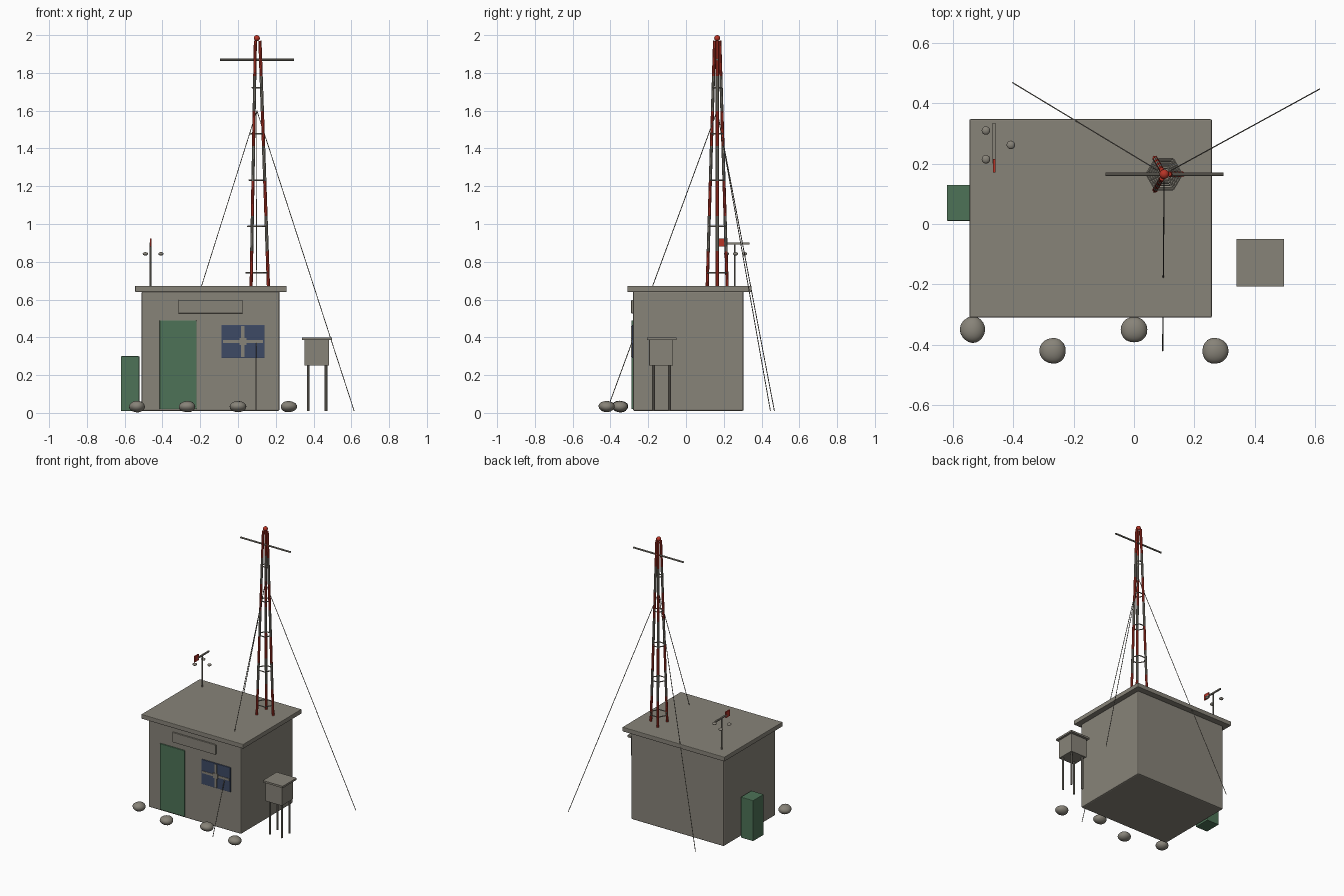
import bpy, bmesh, math, random
from mathutils import Vector

if "Cube" in bpy.data.objects:
    bpy.data.objects.remove(bpy.data.objects["Cube"])

random.seed(4)


def material(name, rgb):
    m = bpy.data.materials.new(name)
    m.diffuse_color = (*rgb, 1)
    m.use_nodes = True
    m.node_tree.nodes["Principled BSDF"].inputs["Base Color"].default_value = m.diffuse_color
    return m


GREY = material("weathered grey", (0.245, 0.228, 0.190))
GREEN = material("painted green", (0.075, 0.170, 0.095))
BLUE = material("window blue", (0.048, 0.068, 0.130))
RED = material("signal red", (0.480, 0.035, 0.020))


def finish(name, bm, mats, smooth=False):
    me = bpy.data.meshes.new(name)
    bm.to_mesh(me)
    bm.free()
    for m in mats:
        me.materials.append(m)
    ob = bpy.data.objects.new(name, me)
    bpy.context.collection.objects.link(ob)
    if smooth:
        bpy.context.view_layer.objects.active = ob
        ob.select_set(True)
        bpy.ops.object.shade_smooth_by_angle(angle=math.radians(40))
        ob.select_set(False)
    return ob


def box(name, x, y, z, mat, bevel=0.0):
    """Box from (min, max) ranges on each axis."""
    bm = bmesh.new()
    bmesh.ops.create_cube(bm, size=1)
    for v in bm.verts:
        v.co = Vector([(r[0] + r[1]) / 2 + c * (r[1] - r[0]) for r, c in zip((x, y, z), v.co)])
    ob = finish(name, bm, [mat])
    if bevel:
        mod = ob.modifiers.new("edge", 'BEVEL')
        mod.width = bevel
        mod.segments = 2
    return ob


def rod(name, a, b, r, mat, sides=8, r2=None):
    a, b = Vector(a), Vector(b)
    bm = bmesh.new()
    bmesh.ops.create_cone(bm, cap_ends=True, segments=sides, radius1=r,
                          radius2=r if r2 is None else r2, depth=(b - a).length)
    q = (b - a).to_track_quat('Z', 'Y')
    for v in bm.verts:
        v.co = q @ v.co + (a + b) / 2
    return finish(name, bm, [mat], True)


def ball(name, c, size, mat, rough=0.0):
    bm = bmesh.new()
    bmesh.ops.create_icosphere(bm, subdivisions=3, radius=1)
    k = [random.uniform(0, 6) for _ in range(3)]
    for v in bm.verts:
        n = 1 + rough * (math.sin(3 * v.co.x + k[0]) + math.sin(3 * v.co.y + k[1]) * math.cos(2 * v.co.z + k[2]))
        v.co = Vector([c[i] + v.co[i] * size[i] * n for i in range(3)])
    return finish(name, bm, [mat], True)


# Hut
box("hut_walls", (-0.51, 0.22), (-0.28, 0.305), (0.01, 0.645), GREY, 0.008)
box("hut_roof", (-0.545, 0.258), (-0.31, 0.347), (0.64, 0.672), GREY, 0.004)
box("door", (-0.415, -0.22), (-0.289, -0.27), (0.02, 0.49), GREEN, 0.003)
box("sign_board", (-0.315, 0.025), (-0.290, -0.27), (0.527, 0.597), GREY, 0.002)

# Window with cross bars
box("window_pane", (-0.087, 0.14), (-0.287, -0.27), (0.29, 0.465), BLUE, 0.002)
box("window_bar_vertical", (0.017, 0.035), (-0.290, -0.28), (0.295, 0.46), GREY)
box("window_bar_horizontal", (-0.08, 0.133), (-0.290, -0.28), (0.370, 0.386), GREY)
box("window_bar_joint", (0.008, 0.044), (-0.291, -0.28), (0.360, 0.396), GREY)

# Side cabinet
box("side_cabinet", (-0.62, -0.522), (0.01, 0.13), (0.01, 0.30), GREEN, 0.004)

# Instrument shelter on four legs
box("shelter_box", (0.352, 0.482), (-0.195, -0.068), (0.25, 0.387), GREY, 0.002)
box("shelter_roof", (0.34, 0.497), (-0.207, -0.05), (0.385, 0.398), GREY)
for lx in (0.372, 0.466):
    for ly in (-0.172, -0.087):
        rod("shelter_leg", (lx, ly, 0.01), (lx, ly, 0.255), 0.007, GREY)

# Lattice mast: three tapering legs in alternating bands
MX, MY, Z0, Z1 = 0.1, 0.165, 0.67, 1.97


def mast_radius(z):
    return 0.061 + (0.016 - 0.061) * (z - Z0) / (Z1 - Z0)


BANDS = 7
for i in range(3):
    t = i * math.tau / 3

    def leg_point(z):
        r = mast_radius(z)
        return (MX + r * math.cos(t), MY + r * math.sin(t), z)

    for b in range(BANDS):
        za, zb = (Z0 + (Z1 - Z0) * k / BANDS for k in (b, b + 1))
        rod("mast_leg_band", leg_point(za), leg_point(zb), 0.0085, GREY if b % 2 else RED)

# Six-sided brace rings
for i in range(5):
    z = 0.742 + 0.245 * i
    r = mast_radius(z)
    pts = [(MX + r * math.cos(k * math.tau / 6), MY + r * math.sin(k * math.tau / 6), z) for k in range(6)]
    for k in range(6):
        rod("mast_ring_side", pts[k], pts[(k + 1) % 6], 0.004, GREY, 6)

rod("mast_crossbar", (-0.095, MY, 1.87), (0.297, MY, 1.87), 0.006, GREY)
ball("beacon", (MX, MY, 1.984), (0.016, 0.016, 0.016), RED)

# Guy wires
for end in ((0.615, 0.447, 0.01), (-0.402, 0.468, 0.01), (0.095, -0.42, 0.01)):
    rod("guy_wire", (MX, MY, 1.6), end, 0.0022, GREY, 6)

# Wind vane with cups
VX, VY = -0.463, 0.258
rod("vane_pole", (VX, VY, 0.665), (VX, VY, 0.9), 0.005, GREY)
box("vane_arm", (VX - 0.005, VX + 0.005), (0.20, 0.335), (0.892, 0.901), GREY)
box("vane_tail", (VX - 0.004, VX + 0.004), (0.17, 0.215), (0.88, 0.922), RED)
for i in range(3):
    t = i * math.tau / 3
    ball("wind_cup", (VX + 0.055 * math.cos(t), VY + 0.004 + 0.055 * math.sin(t), 0.842),
         (0.014, 0.014, 0.009), GREY)

# Boulders along the front
for x, y in ((-0.535, -0.35), (-0.27, -0.42), (0.0, -0.35), (0.27, -0.42)):
    ball("boulder", (x, y, 0.034), (0.043, 0.043, 0.03), GREY, 0.035)
